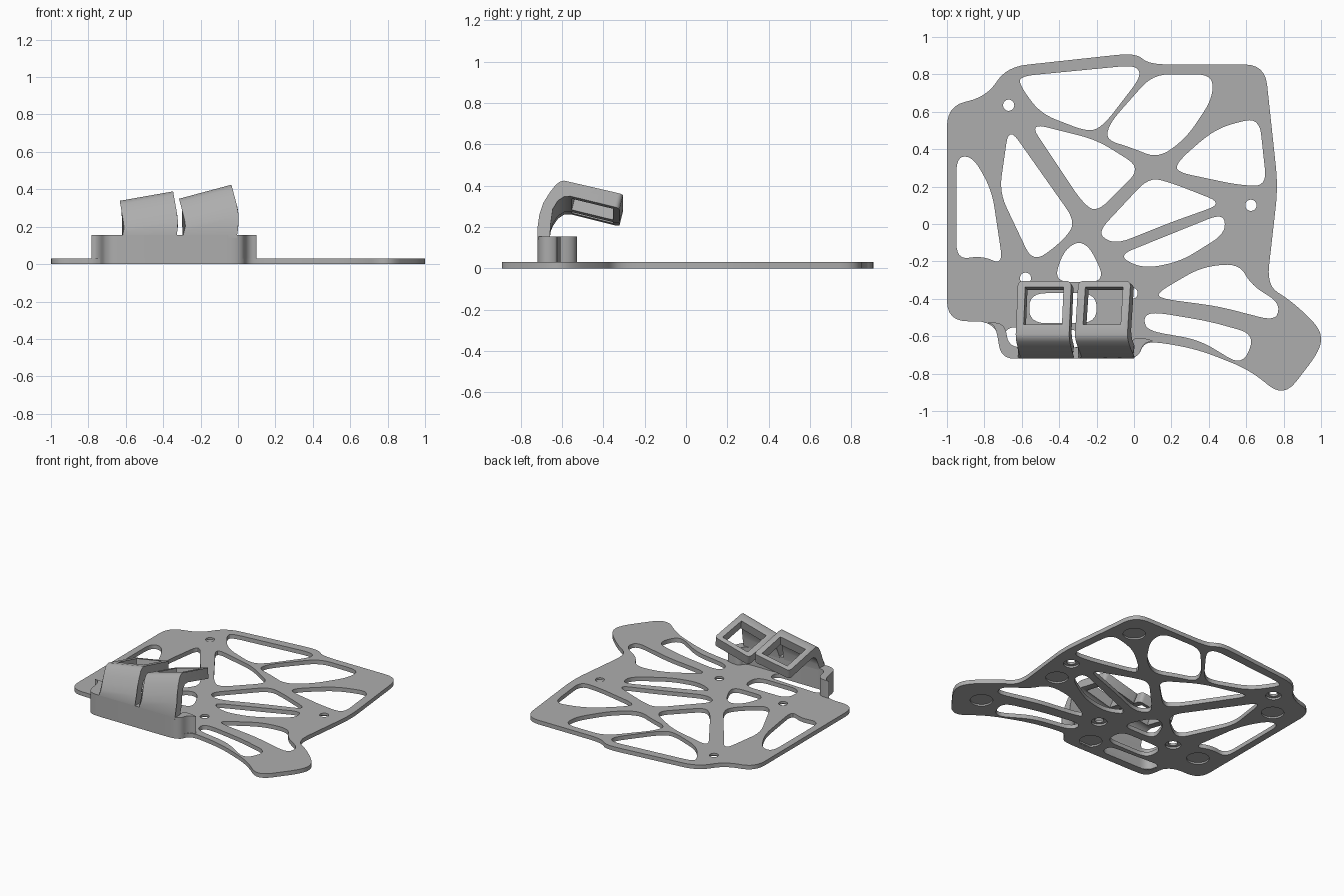
import bpy, bmesh
from math import radians, sin, cos, pi, atan2
from mathutils import Vector, Matrix

if "Cube" in bpy.data.objects:
    bpy.data.objects.remove(bpy.data.objects["Cube"])

THICK = 0.03
WALL_TOP = 0.155

grey = bpy.data.materials.new("plain_grey")
grey.use_nodes = True
grey.diffuse_color = (0.42, 0.42, 0.42, 1)
grey.node_tree.nodes["Principled BSDF"].inputs["Base Color"].default_value = grey.diffuse_color


def rounded(points, radius, steps=6):
    """Round every corner of a closed polygon."""
    pts = [Vector(p) for p in points]
    out = []
    for i, p in enumerate(pts):
        ends = []
        for q in (pts[i - 1], pts[(i + 1) % len(pts)]):
            d = q - p
            ends.append(p + d.normalized() * min(radius, d.length * 0.46))
        a, b = ends
        for s in range(steps + 1):
            t = s / steps
            out.append(a * (1 - t) ** 2 + p * 2 * t * (1 - t) + b * t * t)
    return out


def circle(x, y, r, n=32):
    return [Vector((x + r * cos(2 * pi * i / n), y + r * sin(2 * pi * i / n))) for i in range(n)]


def add_object(name, mesh):
    ob = bpy.data.objects.new(name, mesh)
    bpy.context.collection.objects.link(ob)
    return ob


def evaluated_mesh(ob):
    bpy.context.view_layer.update()
    graph = bpy.context.evaluated_depsgraph_get()
    return bpy.data.meshes.new_from_object(ob.evaluated_get(graph))


def slab(name, loops, low, high):
    """Flat sheet from an outer loop and any number of hole loops."""
    curve = bpy.data.curves.new(name, "CURVE")
    curve.dimensions = "2D"
    curve.fill_mode = "BOTH"
    curve.extrude = (high - low) / 2
    for loop in loops:
        spline = curve.splines.new("POLY")
        spline.points.add(len(loop) - 1)
        for point, v in zip(spline.points, loop):
            point.co = (v.x, v.y, 0, 1)
        spline.use_cyclic_u = True
    temp = add_object(name + "_curve", curve)
    mesh = evaluated_mesh(temp)
    bpy.data.objects.remove(temp)
    bm = bmesh.new()
    bm.from_mesh(mesh)
    bmesh.ops.remove_doubles(bm, verts=bm.verts, dist=0.0002)
    bmesh.ops.translate(bm, verts=bm.verts, vec=(0, 0, (low + high) / 2))
    bmesh.ops.recalc_face_normals(bm, faces=bm.faces)
    bm.to_mesh(mesh)
    bm.free()
    return add_object(name, mesh)


def cut(ob, cutter):
    mod = ob.modifiers.new("cut", "BOOLEAN")
    mod.operation = "DIFFERENCE"
    mod.solver = "EXACT"
    mod.object = cutter
    mesh = evaluated_mesh(ob)
    ob.modifiers.clear()
    ob.data = mesh
    bpy.data.objects.remove(cutter)


def finish(ob):
    ob.data.materials.clear()
    ob.data.materials.append(grey)
    ob.data.shade_smooth()
    ob.data.set_sharp_from_angle(angle=radians(30))


# Base plate outline
outline = rounded([(-1, -.52), (-1, .63), (-.79, .68), (-.68, .84), (.01, .915), (.08, .853),
                   (.7, .853), (.77, .2), (.71, -.33), (.84, -.41), (1, -.56), (1, -.67),
                   (.8, -.93), (.62, -.78), (.34, -.67), (.12, -.63), (.05, -.64), (.02, -.72),
                   (-.7, -.72), (-.74, -.52)], .11)
loops = [outline]


def hole(*points, radius=.09):
    loops.append(rounded(points, radius))


# Openings at the back
hole((-.61, .79), (.01, .85), (.04, .79), (-.16, .53), (-.24, .49), (-.5, .59), (-.61, .74))
hole((.1, .8), (.42, .8), (.42, .67), (.28, .46), (.13, .35), (-.02, .41), (-.15, .45), (-.13, .54))
hole((.67, .57), (.71, .2), (.55, .21), (.22, .28), (.24, .34), (.4, .48), (.5, .53))
# Openings across the middle
hole((-.56, .54), (-.2, .45), (.04, .3), (-.2, .06), (-.28, .12))
hole((-.67, .52), (-.31, .01), (-.38, -.09), (-.54, -.21), (-.72, .17))
hole((-.95, .36), (-.86, .36), (-.76, .18), (-.7, -.22), (-.81, -.17), (-.95, -.19))
hole((.08, .25), (.2, .22), (.48, .11), (.2, .01), (-.1, -.11), (-.2, -.05))
hole((-.09, -.17), (.48, .06), (.49, -.05), (.25, -.2), (.05, -.24))
# Openings at the front
hole((.12, -.37), (.36, -.23), (.56, -.21), (.63, -.33), (.78, -.42), (.76, -.52), (.45, -.44), (.15, -.4))
hole((.05, -.5), (.1, -.47), (.4, -.52), (.65, -.59), (.58, -.76), (.35, -.62), (.07, -.57))
hole((-.3, -.09), (-.23, -.13), (-.15, -.31), (-.43, -.31), (-.38, -.15))
hole((-.56, -.37), (-.2, -.37), (-.2, -.53), (-.56, -.53))
hole((-.69, -.55), (-.27, -.57), (-.27, -.66), (-.69, -.66), radius=.06)

# Screw holes, countersunk from below, and shallow foot recesses
screws = [(-.67, .635), (.625, .1), (-.58, -.29), (-.01, -.37)]
feet = [(.56, .67), (.58, -.1), (.77, -.65), (-.13, -.6), (-.82, -.32), (-.81, .46)]
loops += [circle(x, y, .03) for x, y in screws]
plate = slab("base_plate", loops, 0, THICK)
for spots, radius, depth in ((screws, .052, .014), (feet, .075, .012)):
    for x, y in spots:
        cut(plate, slab("recess_cutter", [circle(x, y, radius)], -.02, depth))
finish(plate)

# Upright wall that carries the key holders
wall = slab("front_wall", [rounded([(-.8, -.525), (-.74, -.54), (-.71, -.72), (.02, -.72), (.05, -.635),
                                    (.12, -.625), (.0, -.6), (-.02, -.66), (-.67, -.66), (-.69, -.53)], .07)],
            .001, WALL_TOP)
finish(wall)

# Curved arm and flat square frame, seen from the side as (y, z)
outer = [(-.72, .14), (-.72, .18), (-.71, .23), (-.69, .28), (-.66, .33), (-.63, .37), (-.61, .385), (-.59, .39)]
frame_end = [(-.305, .322), (-.322, .252)]
inner = [(-.56, .312), (-.59, .31), (-.62, .29), (-.645, .25), (-.655, .2), (-.66, .14)]
slope = atan2(.068, .285)


def holder(name, x, lift, roll, half=.145):
    bm = bmesh.new()
    face = bm.faces.new([bm.verts.new((-half, y, z)) for y, z in outer + frame_end + inner])
    made = bmesh.ops.extrude_face_region(bm, geom=[face])["geom"]
    bmesh.ops.translate(bm, vec=(2 * half, 0, 0), verts=[g for g in made if isinstance(g, bmesh.types.BMVert)])
    corners = [e for e in bm.edges if all(v.co.y > -.33 for v in e.verts)
               and abs(e.verts[0].co.x - e.verts[1].co.x) < .001]
    bmesh.ops.bevel(bm, geom=corners, offset=.025, segments=4, profile=.5, affect="EDGES")
    bmesh.ops.recalc_face_normals(bm, faces=bm.faces)
    mesh = bpy.data.meshes.new(name)
    bm.to_mesh(mesh)
    bm.free()
    ob = add_object(name, mesh)

    # Square window through the frame
    bm = bmesh.new()
    bmesh.ops.create_cube(bm, size=1, matrix=Matrix.Translation((0, -.445, .32))
                          @ Matrix.Rotation(-slope, 4, "X") @ Matrix.Diagonal((.208, .205, .3, 1)))
    box = bpy.data.meshes.new("window_cutter")
    bm.to_mesh(box)
    bm.free()
    cut(ob, add_object("window_cutter", box))

    # Roll the frame sideways, fading out towards the wall
    for v in ob.data.vertices:
        fade = max(0, min(1, (v.co.z - WALL_TOP) / .1))
        dz = v.co.z - .3
        px, pz = v.co.x, v.co.z
        angle = roll * fade
        v.co.x = px * cos(angle) - dz * sin(angle) + x
        v.co.z = pz + px * sin(angle) - dz * (1 - cos(angle)) + lift * fade
    finish(ob)


holder("right_key_holder", -.474, -.025, radians(10))
holder("left_key_holder", -.152, 0, radians(15))
